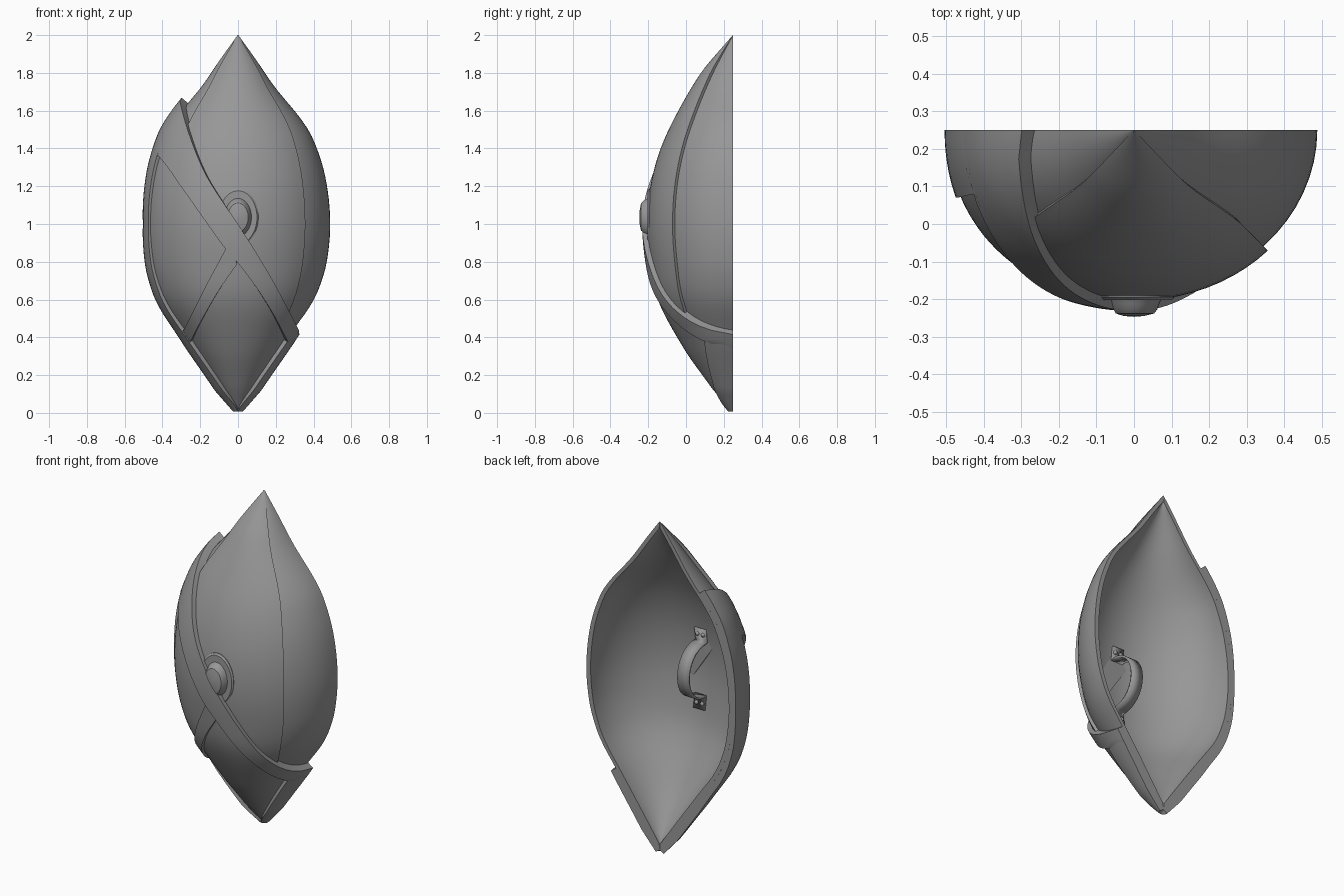
import bpy, bmesh
from math import sin, cos, asin, pi, radians
from mathutils import Vector

if "Cube" in bpy.data.objects:
    bpy.data.objects.remove(bpy.data.objects["Cube"])

steel = bpy.data.materials.new("dark_steel")
steel.diffuse_color = (.31, .31, .31, 1)
steel.use_nodes = True
steel.node_tree.nodes["Principled BSDF"].inputs["Base Color"].default_value = steel.diffuse_color


def curve(*pts):
    """Smooth interpolation x(z) through (z, x) points."""
    def slope(i):
        a, b = pts[max(i - 1, 0)], pts[min(i + 1, len(pts) - 1)]
        return (b[1] - a[1]) / (b[0] - a[0])

    def f(z):
        z = min(max(z, pts[0][0]), pts[-1][0])
        i = 0
        while i < len(pts) - 2 and z > pts[i + 1][0]:
            i += 1
        (z0, x0), (z1, x1) = pts[i], pts[i + 1]
        h = z1 - z0
        t = (z - z0) / h
        return ((2*t**3 - 3*t*t + 1) * x0 + (t**3 - 2*t*t + t) * h * slope(i)
                + (3*t*t - 2*t**3) * x1 + (t**3 - t*t) * h * slope(i + 1))
    return f


# half width and depth of the shell by height
BOT, TOP = 0.022, 2.0
width = curve((BOT, .004), (.25, .16), (.45, .30), (.555, .375), (.65, .425), (.8, .47), (1.02, .488),
              (1.26, .46), (1.455, .395), (1.56, .33), (1.725, .195), (1.87, .095), (TOP, .002))
depth = curve((BOT, .004), (.2, .135), (.35, .24), (.6, .375), (.8, .42), (1.0, .437),
              (1.2, .42), (1.4, .365), (1.6, .27), (1.8, .15), (TOP, .002))


def base(th, z, shrink=0):
    w, d = max(width(z) - shrink, .0005), max(depth(z) - shrink, .0005)
    return Vector((w * sin(th), .25 - d * cos(th), z))


def point(th, z, off):
    """Point on the shell, lifted outward by off (inward if negative)."""
    if off <= 0:
        return base(th, z, -off)
    e = .01
    du = base(th + e, z) - base(th - e, z)
    dv = base(th, min(z + e, TOP)) - base(th, max(z - e, BOT))
    n = du.cross(dv).normalized()
    k = 1 - .65 * sin(th)**6 * max(0, 1 - abs(z - 1) / .65)
    k *= min(1, (TOP - z) / .2, .6 + (z - BOT) / .3)
    p = base(th, z) + n * off * k
    p.y = min(p.y, .25)
    return p


def finish(bm, name):
    bmesh.ops.remove_doubles(bm, verts=bm.verts, dist=.0003)
    bmesh.ops.recalc_face_normals(bm, faces=bm.faces)
    me = bpy.data.meshes.new(name)
    bm.to_mesh(me)
    bm.free()
    me.materials.append(steel)
    ob = bpy.data.objects.new(name, me)
    bpy.context.collection.objects.link(ob)
    bpy.ops.object.select_all(action='DESELECT')
    ob.select_set(True)
    bpy.context.view_layer.objects.active = ob
    bpy.ops.object.shade_smooth_by_angle(angle=radians(32))
    return ob


def plate(name, z0, z1, left, right, outer, inner=0, n=40, m=20):
    """Closed plate hugging the shell between two angle curves."""
    bm = bmesh.new()
    grids = []
    for off in (outer, inner):
        rows = []
        for i in range(n + 1):
            z = z0 + (z1 - z0) * i / n
            a, b = left(z), right(z)
            rows.append([bm.verts.new(point(a + (b - a) * j / m, z, off)) for j in range(m + 1)])
        grids.append(rows)
        for i in range(n):
            for j in range(m):
                bm.faces.new((rows[i][j], rows[i][j+1], rows[i+1][j+1], rows[i+1][j]))
    o, q = grids
    for i in range(n):
        for j in (0, m):
            bm.faces.new((o[i][j], o[i+1][j], q[i+1][j], q[i][j]))
    for j in range(m):
        for i in (0, n):
            bm.faces.new((o[i][j], o[i][j+1], q[i][j+1], q[i][j]))
    return finish(bm, name)


def angle(x):
    """Turn an x(z) line, as seen from the front, into an angle curve."""
    return lambda z: asin(max(-1, min(1, x(z) / (width(z) + .025))))


def const(a):
    return lambda z: a


# lines of the overlapping straps
strap_top = angle(curve((.36, .37), (.42, .335), (.555, .265), (.86, .09), (1.07, -.05),
                        (1.26, -.17), (1.48, -.26), (1.66, -.31)))
strap_low = angle(curve((.36, .275), (.57, .165), (.8, 0), (.88, -.07), (1.18, -.285),
                        (1.335, -.40), (1.42, -.50), (1.66, -.60)))
cross_top = angle(curve((.36, -.345), (.43, -.30), (.6, -.21), (.75, -.13), (.88, -.06)))
cross_low_raw = angle(curve((.36, -.265), (.5, -.195), (.65, -.105), (.8, 0), (.88, .05)))
cross_low = lambda z: min(cross_low_raw(z), strap_low(z))
rim_in = lambda z: asin(max(0, width(z) + .03 - .04) / (width(z) + .03))

# shell and raised middle panel
plate("shield_shell", BOT, TOP, const(-pi/2), const(pi/2), 0, -.028, 48, 32)
plate("center_panel", .3, 1.995, const(-pi/4), const(pi/4), .018)

# lower left armour layer and its raised borders
plate("lower_layer", BOT, 1.635, const(-pi/2), lambda z: max(strap_top(z) - .02, -pi/2), .023, 0, 56, 28)
plate("diagonal_strap", .37, 1.64, strap_low, strap_top, .045, 0, 56, 8)
plate("cross_strap", .36, .88, cross_top, cross_low, .039, 0, 24, 6)
plate("left_border", BOT, 1.425, const(-pi/2), lambda z: -rim_in(z), .044, 0, 48, 5)
plate("right_border", BOT, .40, rim_in, const(pi/2), .044, 0, 16, 5)

# oval boss, lathed from (scale, y) rings and cut where the strap covers it
bm = bmesh.new()
rings = [(1, -.15), (1, -.195), (.93, -.203), (.66, -.203), (.62, -.213), (.58, -.226),
         (.50, -.238), (.25, -.245), (.01, -.247)]
N = 40
vs = [[bm.verts.new((.108 * s * cos(2*pi*k/N), y, 1.035 + .152 * s * sin(2*pi*k/N)))
       for k in range(N)] for s, y in rings]
for a, b in zip(vs, vs[1:]):
    for k in range(N):
        bm.faces.new((a[k], a[(k+1) % N], b[(k+1) % N], b[k]))
bm.faces.new(vs[-1])
bm.faces.new(vs[0])
cut = bmesh.ops.bisect_plane(bm, geom=bm.verts[:] + bm.edges[:] + bm.faces[:],
                             plane_co=(.09, 0, .86), plane_no=(.21, 0, .14), clear_inner=True)
bmesh.ops.holes_fill(bm, edges=[e for e in cut["geom_cut"] if isinstance(e, bmesh.types.BMEdge)])
finish(bm, "boss")

# grip behind the shield: feet follow the inner wall, arch between
ZC = .97
wall = lambda z: .25 - depth(z) + .031
path = [(ZC - .24, wall(ZC - .24)), (ZC - .16, wall(ZC - .16))]
for i in range(1, 16):
    a = pi * i / 16
    path.append((ZC - .16 * cos(a), wall(ZC) + .18 * sin(a)**.8))
path += [(ZC + .16, wall(ZC + .16)), (ZC + .24, wall(ZC + .24))]
bm = bmesh.new()
last = None
for z, y in path:
    row = [bm.verts.new((s * .038, y, z)) for s in (-1, 1)]
    if last:
        bm.faces.new((last[0], last[1], row[1], row[0]))
    last = row
grip = finish(bm, "grip")
mod = grip.modifiers.new("thickness", 'SOLIDIFY')
mod.thickness = .012
mod.offset = 0

# rivets on the grip feet
for sz in (-1, 1):
    for sx in (-1, 1):
        z = ZC + sz * .205
        bpy.ops.mesh.primitive_uv_sphere_add(segments=12, ring_count=8, radius=.012,
                                             location=(sx * .019, wall(z) + .007, z))
        bpy.context.object.name = "rivet"
        bpy.context.object.data.materials.append(steel)
        bpy.ops.object.shade_smooth()
